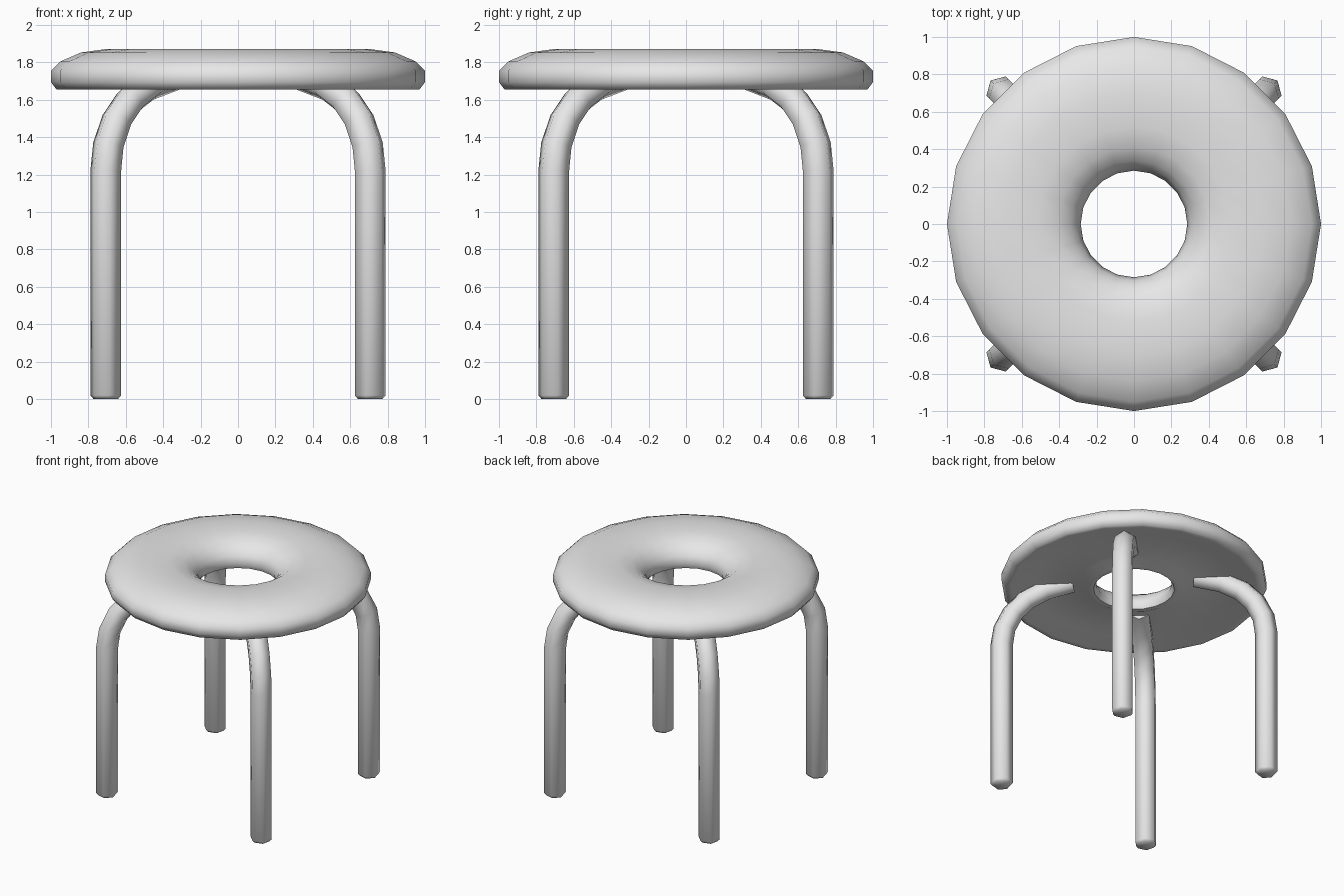
import bpy, bmesh, math
from mathutils import Vector

if "Cube" in bpy.data.objects:
    bpy.data.objects.remove(bpy.data.objects["Cube"])

grey = bpy.data.materials.new("light grey")
grey.diffuse_color = (0.8, 0.8, 0.8, 1)
grey.use_nodes = True
grey.node_tree.nodes["Principled BSDF"].inputs["Base Color"].default_value = grey.diffuse_color


def finish(bm, name, angle):
    bmesh.ops.recalc_face_normals(bm, faces=bm.faces)
    mesh = bpy.data.meshes.new(name)
    bm.to_mesh(mesh)
    bm.free()
    mesh.materials.append(grey)
    ob = bpy.data.objects.new(name, mesh)
    bpy.context.collection.objects.link(ob)
    bpy.ops.object.select_all(action='DESELECT')
    ob.select_set(True)
    bpy.context.view_layer.objects.active = ob
    bpy.ops.object.shade_smooth_by_angle(angle=math.radians(angle))
    return ob


def skin(bm, rings, closed):
    n = len(rings[0])
    for i in range(len(rings) if closed else len(rings) - 1):
        a, b = rings[i], rings[(i + 1) % len(rings)]
        for j in range(n):
            k = (j + 1) % n
            bm.faces.new((a[j], a[k], b[k], b[j]))


# Ring seat: 20-sided turned profile with a shallow recess underneath
profile = [(0.97, 1.655), (1.0, 1.695), (1.0, 1.755), (0.95, 1.805),
           (0.84, 1.853), (0.70, 1.872), (0.52, 1.868), (0.41, 1.845),
           (0.34, 1.80), (0.305, 1.755), (0.285, 1.70), (0.305, 1.657),
           (0.34, 1.655), (0.42, 1.69), (0.77, 1.69), (0.93, 1.655)]
bm = bmesh.new()
rings = []
for r, z in profile:
    rings.append([bm.verts.new((r * math.cos(j * math.tau / 20),
                                r * math.sin(j * math.tau / 20), z))
                  for j in range(20)])
skin(bm, rings, True)
finish(bm, "seat", 60)

# Bent hexagonal tube legs: radius along the diagonal, height
path = [(1.0, 0.02), (1.0, 1.22), (0.98, 1.36), (0.915, 1.495),
        (0.815, 1.60), (0.67, 1.68), (0.47, 1.735)]


def leg(name, turn):
    bm = bmesh.new()
    out = Vector((math.cos(turn), math.sin(turn), 0))
    side = Vector((-math.sin(turn), math.cos(turn), 0))
    up = Vector((0, 0, 1))

    def ring(r, z, dr, dz, radius):
        normal = (out * dz - up * dr).normalized()
        centre = out * r + up * z
        return [bm.verts.new(centre + radius * (normal * math.cos(a) + side * math.sin(a)))
                for a in (j * math.tau / 6 for j in range(6))]

    rings = [ring(1.0, 0.0, 0, 1, 0.068)]  # bevelled foot
    for i, (r, z) in enumerate(path):
        d = Vector((0, 0))
        if i > 0:
            d += (Vector(path[i]) - Vector(path[i - 1])).normalized()
        if i < len(path) - 1:
            d += (Vector(path[i + 1]) - Vector(path[i])).normalized()
        rings.append(ring(r, z, d.x, d.y, 0.085))
    skin(bm, rings, False)
    bm.faces.new(rings[0])
    bm.faces.new(rings[-1])
    finish(bm, name, 65)


for i, name in enumerate(("back_right_leg", "back_left_leg", "front_left_leg", "front_right_leg")):
    leg(name, math.radians(45 + 90 * i))
